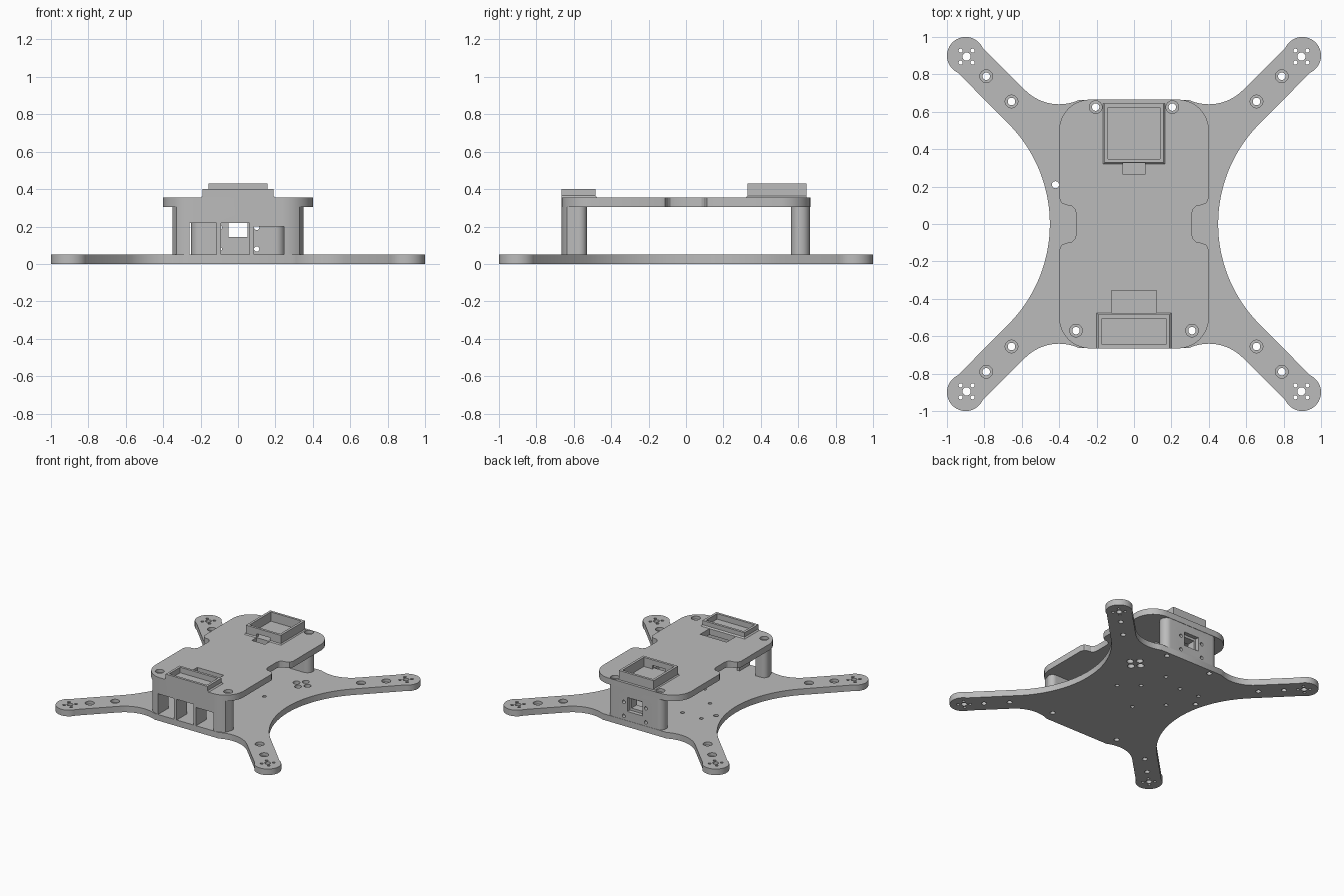
import bpy, bmesh, math
from mathutils import Matrix

cube = bpy.data.objects.get("Cube")
if cube:
    bpy.data.objects.remove(cube, do_unlink=True)

grey = bpy.data.materials.new("frame grey")
grey.use_nodes = True
COLOUR = (0.5, 0.5, 0.5, 1)
grey.diffuse_color = COLOUR
for node in grey.node_tree.nodes:
    if node.type == 'BSDF_PRINCIPLED':
        node.inputs["Base Color"].default_value = COLOUR
        node.inputs["Roughness"].default_value = 0.6


# ---- shape helpers ----
def arc(cx, cy, r, a0, a1, n):
    angles = [math.radians(a0 + (a1 - a0) * i / n) for i in range(n + 1)]
    return [(cx + r * math.cos(a), cy + r * math.sin(a)) for a in angles]


def rect(x0, x1, y0, y1):
    return [(x0, y0), (x1, y0), (x1, y1), (x0, y1)]


def loft(bm, sections):
    """Closed solid through (outline, height) sections."""
    rings = [[bm.verts.new((x, y, z)) for x, y in pts] for pts, z in sections]
    n = len(rings[0])
    for low, high in zip(rings, rings[1:]):
        for i in range(n):
            j = (i + 1) % n
            bm.faces.new((low[i], low[j], high[j], high[i]))
    bm.faces.new(rings[0][::-1])
    bm.faces.new(rings[-1])


def box(bm, x0, x1, y0, y1, z0, z1):
    loft(bm, [(rect(x0, x1, y0, y1), z0), (rect(x0, x1, y0, y1), z1)])


def hole(bm, x, y, r, top=None, bore=0.034):
    """Vertical hole, with a wider counterbore above height top."""
    circle = lambda rad: arc(x, y, rad, 0, 345, 23)
    if top is None:
        loft(bm, [(circle(r), -0.1), (circle(r), 0.6)])
    else:
        loft(bm, [(circle(r), -0.1), (circle(r), top),
                  (circle(bore), top), (circle(bore), 0.6)])


def make(name, bm):
    bmesh.ops.recalc_face_normals(bm, faces=bm.faces)
    mesh = bpy.data.meshes.new(name)
    bm.to_mesh(mesh)
    bm.free()
    obj = bpy.data.objects.new(name, mesh)
    bpy.context.collection.objects.link(obj)
    mesh.materials.append(grey)
    return obj


def solid(name, sections, cutter_bm):
    """Loft a part, cut its openings and smooth the curved walls."""
    bm = bmesh.new()
    loft(bm, sections)
    obj = make(name, bm)
    cutter = make(name + "_cutter", cutter_bm)
    cutter.hide_render = True
    mod = obj.modifiers.new("openings", 'BOOLEAN')
    mod.operation, mod.object = 'DIFFERENCE', cutter
    mod.solver, mod.use_self = 'EXACT', True
    graph = bpy.context.evaluated_depsgraph_get()
    mesh = bpy.data.meshes.new_from_object(obj.evaluated_get(graph))
    obj.modifiers.clear()
    obj.data = mesh
    bpy.data.objects.remove(cutter, do_unlink=True)
    bpy.ops.object.select_all(action='DESELECT')
    obj.select_set(True)
    bpy.context.view_layer.objects.active = obj
    bpy.ops.object.shade_smooth_by_angle(angle=math.radians(30))
    return obj


def four_way(q):
    """Mirror a quarter outline in x and y."""
    half = q + [(-x, y) for x, y in reversed(q)]
    return half + [(x, -y) for x, y in reversed(half)]


def two_way(q):
    return q + [(-x, y) for x, y in reversed(q)]


SIGNS = (-1, 1)
SCREWS = [(s * x, y) for s in SIGNS for x, y in ((0.205, 0.625), (0.31, -0.57))]

# ---- base plate with four arms ----
quarter = (arc(1.21, 0, 0.76, 179, 135, 22)
           + arc(0.9, 0.9, 0.1, -65, 155, 28)
           + arc(0.4, 0.898, 0.258, -45, -115, 14))
cut = bmesh.new()
for sx in SIGNS:
    for sy in SIGNS:
        hole(cut, sx * 0.895, sy * 0.895, 0.022)
        for dx in SIGNS:
            for dy in SIGNS:
                hole(cut, sx * 0.895 + dx * 0.032, sy * 0.895 + dy * 0.032, 0.011)
        for d in (0.655, 0.79):
            hole(cut, sx * d, sy * d, 0.02, top=0.025)
for x, y in SCREWS:
    hole(cut, x, y, 0.02)
for dx, dy in ((1, 0), (-1, 0), (0, 1), (0, -1)):
    hole(cut, 0.31 + dx * 0.05, 0.385 + dy * 0.05, 0.026)
for x, y in ((0.205, 0.05), (-0.26, 0.06), (0.07, 0.165), (-0.085, -0.12),
             (0.01, 0.38), (-0.185, 0.31), (-0.36, 0.315)):
    hole(cut, x, y, 0.015)
hole(cut, -0.42, 0.21, 0.019)
outline = four_way(quarter)
solid("base_plate", [(outline, 0), (outline, 0.05)], cut)

# ---- top plate with side notches and cable slots ----
notch = [(0.31, 0.06), (0.318, 0.083), (0.335, 0.097), (0.365, 0.102),
         (0.388, 0.113), (0.4, 0.14)]
outline = four_way(notch + arc(0.235, 0.5, 0.165, 0, 90, 16))
cut = bmesh.new()
for x, y in SCREWS:
    hole(cut, x, y, 0.02, top=0.33)
box(cut, -0.12, 0.12, -0.475, -0.355, 0.2, 0.5)
box(cut, -0.06, 0.06, 0.265, 0.325, 0.2, 0.5)
solid("top_plate", [(outline, 0.305), (outline, 0.355)], cut)

# ---- front support with three bays ----
side = ([(0, -0.665)] + arc(0.235, -0.5, 0.165, -90, -55, 6)
        + arc(0.31, -0.57, 0.04, -30, 90, 10))
outline = two_way(side[1:])
cut = bmesh.new()
for x0, x1, top in ((-0.26, -0.115, 0.22), (-0.09, 0.062, 0.22), (0.085, 0.245, 0.2)):
    box(cut, x0, x1, -0.8, -0.4, 0.0, top)
for x, y in SCREWS:
    if y < 0:
        hole(cut, x, y, 0.02)
solid("front_support", [(outline, 0.05), (outline, 0.305)], cut)

# ---- back support with window and screw holes ----
outline = two_way(arc(0.2, 0.612, 0.05, -90, 90, 16))
cut = bmesh.new()
box(cut, -0.052, 0.052, 0.5, 0.8, 0.145, 0.22)
box(cut, -0.068, 0.068, 0.63, 0.8, 0.125, 0.24)
for x, y in SCREWS:
    if y > 0:
        hole(cut, x, y, 0.02)
for sx in SIGNS:
    for z in (0.08, 0.195):
        place = Matrix.Translation((sx * 0.1, 0.62, z)) @ Matrix.Rotation(math.pi / 2, 4, 'X')
        bmesh.ops.create_cone(cut, cap_ends=True, segments=20, radius1=0.014,
                              radius2=0.014, depth=0.4, matrix=place)
solid("back_support", [(outline, 0.05), (outline, 0.305)], cut)


# ---- raised open trays on the top plate ----
def tray(name, x, y0, y1, top, flare, passage=None):
    wall, front, back = 0.02, flare * (y0 > 0), flare
    foot = rect(-x - flare, x + flare, y0 - front, y1 + (back if y1 < 0 else 0))
    body = rect(-x, x, y0, y1)
    cut = bmesh.new()
    box(cut, -x + wall, x - wall, y0 + wall, y1 - wall, 0.3, 0.6)
    if passage:
        box(cut, *passage)
    solid(name, [(foot, 0.355), (body, 0.355 + flare), (body, top)], cut)


tray("front_tray", 0.19, -0.665, -0.485, 0.4, 0.01)
tray("back_tray", 0.158, 0.328, 0.643, 0.43, 0.008, (-0.06, 0.06, 0.25, 0.36, 0.3, 0.385))
